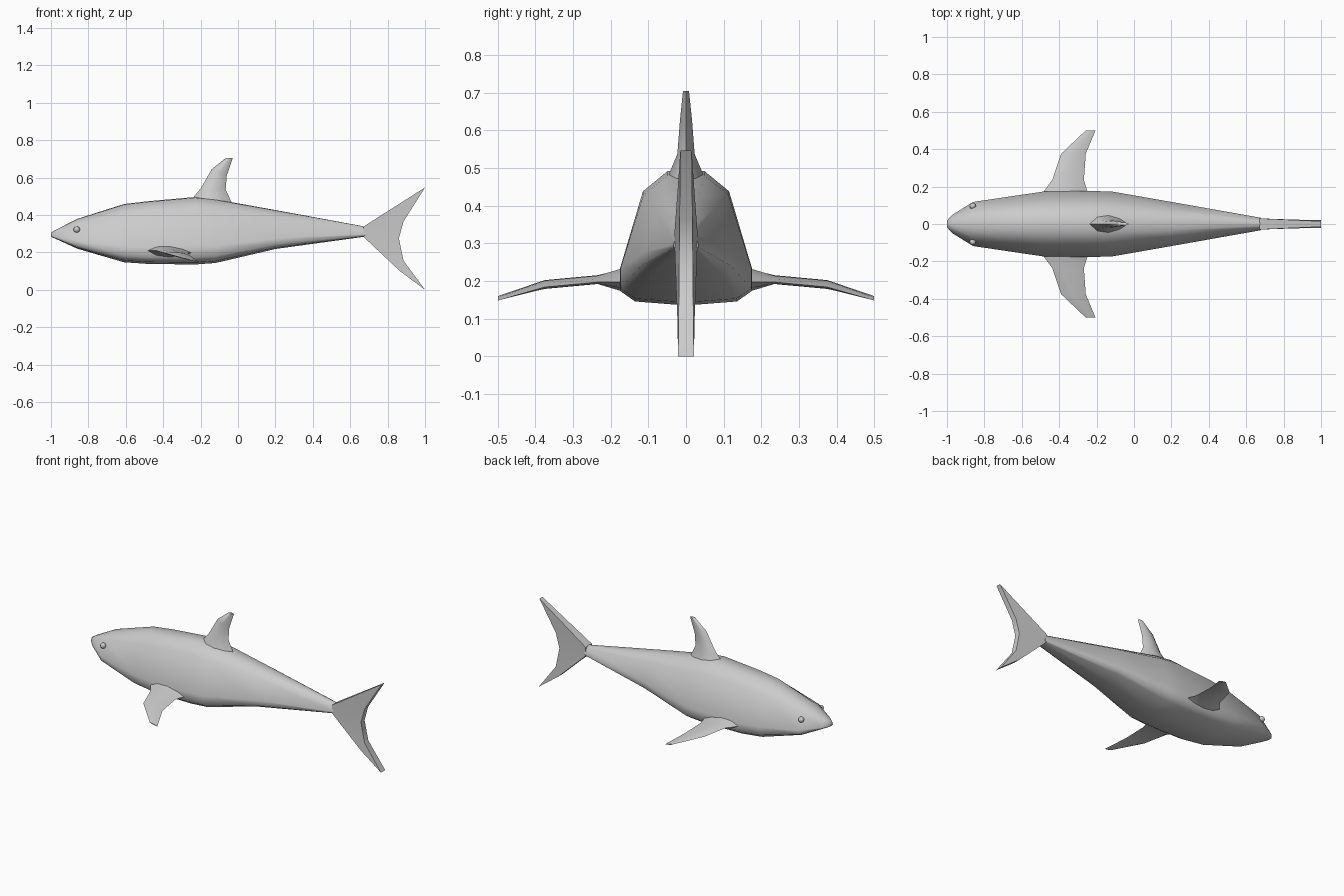
import bpy, bmesh, math
from mathutils import Vector

if "Cube" in bpy.data.objects:
    bpy.data.objects.remove(bpy.data.objects["Cube"])


def finish(name, bm, angle=50):
    bmesh.ops.recalc_face_normals(bm, faces=bm.faces)
    me = bpy.data.meshes.new(name)
    bm.to_mesh(me)
    bm.free()
    ob = bpy.data.objects.new(name, me)
    bpy.context.collection.objects.link(ob)
    bpy.ops.object.select_all(action='DESELECT')
    ob.select_set(True)
    bpy.context.view_layer.objects.active = ob
    bpy.ops.object.shade_smooth_by_angle(angle=math.radians(angle))
    return ob


def loft(name, rings, angle=50):
    bm = bmesh.new()
    rows = [[bm.verts.new(p) for p in r] for r in rings]
    n = len(rows[0])
    for a, b in zip(rows, rows[1:]):
        for i in range(n):
            j = (i + 1) % n
            bm.faces.new((a[i], a[j], b[j], b[i]))
    bm.faces.new(rows[0])
    bm.faces.new(rows[-1])
    return finish(name, bm, angle)


# body: one cross-section shape scaled along stations (x, bottom, top, half width)
section = [(0, 0), (.77, .03), (1, .11), (1, .27), (.65, .85), (.28, 1)]
section += [(0, 1.01)] + [(-y, t) for y, t in reversed(section[1:])]
stations = [(-1, .283, .306, .018), (-.97, .27, .322, .05), (-.86, .22, .377, .118),
            (-.61, .147, .455, .155), (-.48, .138, .47, .174), (-.23, .135, .492, .176),
            (-.12, .143, .48, .174), (.2, .218, .424, .118), (.68, .284, .337, .033)]
loft("body", [[(x, y * w, lo + t * (hi - lo)) for y, t in section]
              for x, lo, hi, w in stations], 60)

# fins: leaf-shaped section, chord fraction and thickness fraction
leaf = [(0, 0), (.2, .8), (.5, 1), (.8, .6), (1, 0), (.8, -.6), (.5, -1), (.2, -.8)]

# dorsal fin: (front x, front z, back x, back z, half thickness)
dorsal = [(-.25, .47, -.02, .44, .052), (-.235, .5, -.035, .47, .045),
          (-.2, .54, -.066, .535, .023), (-.14, .645, -.06, .61, .016),
          (-.065, .705, -.028, .705, .008)]
loft("dorsal_fin", [[(x0 + c * (x1 - x0), t * h, z0 + c * (z1 - z0)) for c, t in leaf]
                    for x0, z0, x1, z1, h in dorsal], 60)

# pectoral fins: (y, front x, back x, mid z, half thickness)
pectoral = [(.15, -.49, -.24, .203, .033), (.178, -.48, -.25, .203, .028),
            (.235, -.437, -.268, .203, .011), (.375, -.39, -.258, .19, .011),
            (.5, -.258, -.206, .154, .003)]
for side, label in ((1, "left"), (-1, "right")):
    loft("pectoral_fin_" + label,
         [[(x0 + c * (x1 - x0), side * y, z + t * h + .012 * (.5 - c)) for c, t in leaf]
          for y, x0, x1, z, h in pectoral], 60)

    # eyes
    bm = bmesh.new()
    bmesh.ops.create_uvsphere(bm, u_segments=12, v_segments=8, radius=.017)
    bmesh.ops.translate(bm, verts=bm.verts, vec=Vector((-.862, side * .096, .322)))
    finish("eye_" + label, bm, 60)

# tail fin: forked outline (x, z, half thickness), a face on each side plus the rim
outline = [(.67, .337, .03), (.84, .445, .022), (1, .547, .015), (.885, .365, .017),
           (.86, .275, .018), (.885, .155, .019), (1, 0, .021), (.865, .1, .023),
           (.67, .284, .03)]
bm = bmesh.new()
left = [bm.verts.new((x, h, z)) for x, z, h in outline]
right = [bm.verts.new((x, -h, z)) for x, z, h in outline]
n = len(outline)
for v in (left, right):
    for f in ((0, 1, 3, 4), (1, 2, 3), (0, 4, 8), (8, 4, 5, 7), (7, 5, 6)):
        bm.faces.new([v[i] for i in f])
for i in range(n):
    j = (i + 1) % n
    bm.faces.new((left[i], left[j], right[j], right[i]))
finish("tail_fin", bm, 45)
